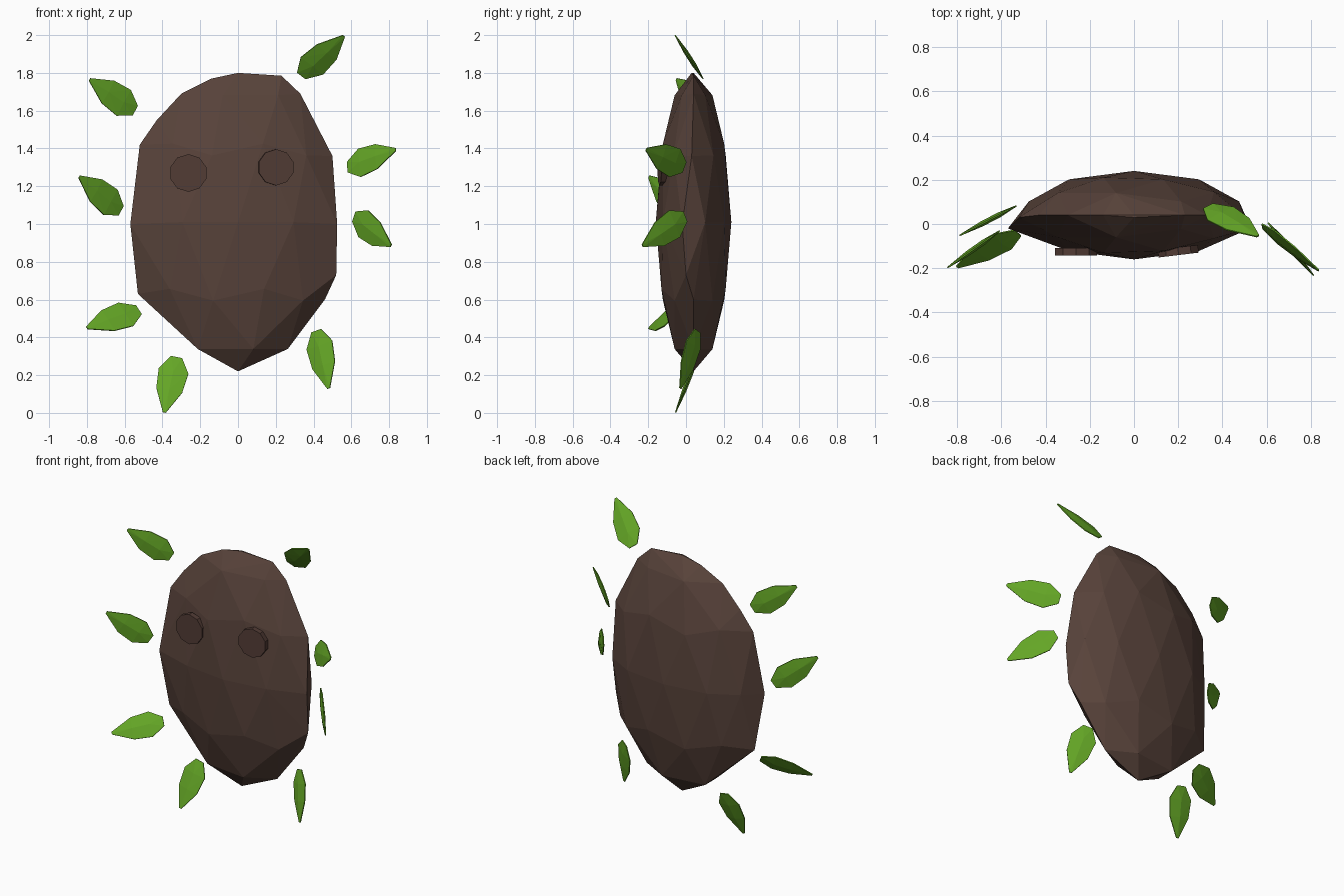
import bpy, bmesh, math
from mathutils import Vector, Matrix

if "Cube" in bpy.data.objects:
    bpy.data.objects.remove(bpy.data.objects["Cube"])

def material(name, rgb):
    m = bpy.data.materials.new(name)
    m.diffuse_color = (*rgb, 1)
    m.use_nodes = True
    m.node_tree.nodes["Principled BSDF"].inputs["Base Color"].default_value = m.diffuse_color
    return m

BARK = material("dark brown bark", (0.098, 0.056, 0.043))
EYE = material("deep brown", (0.085, 0.045, 0.036))
LEAF = material("leaf green", (0.127, 0.38, 0.019))

def finish(bm, name, mat):
    bmesh.ops.recalc_face_normals(bm, faces=bm.faces)
    me = bpy.data.meshes.new(name)
    bm.to_mesh(me)
    bm.free()
    me.materials.append(mat)
    ob = bpy.data.objects.new(name, me)
    bpy.context.collection.objects.link(ob)
    return ob

def hull(points, name, mat):
    bm = bmesh.new()
    for p in points:
        bm.verts.new(p)
    res = bmesh.ops.convex_hull(bm, input=bm.verts)
    junk = {g for k in ("geom_interior", "geom_unused") for g in res[k]
            if isinstance(g, bmesh.types.BMVert)}
    bmesh.ops.delete(bm, geom=list(junk), context='VERTS')
    return finish(bm, name, mat)

# Body: flattened faceted ball, widened by an uneven rim
bm = bmesh.new()
bmesh.ops.create_icosphere(bm, subdivisions=2, radius=1)
body = [Vector((-v.co.x * 0.5, 0.04 - v.co.y * 0.2, 1.01 + v.co.z * 0.79)) for v in bm.verts]
bm.free()
rim = [(0, .03, 1.80), (.23, .04, 1.785), (.33, .04, 1.69), (.50, .03, 1.36),
       (.525, -.02, 1.0), (.52, .0, .73), (.46, .04, .60), (-.53, .03, .63),
       (-.57, -.02, 1.0), (-.52, .03, 1.42), (-.43, .04, 1.55),
       (-.30, .04, 1.69), (-.14, .04, 1.77)]
hull(body + [Vector(p) for p in rim], "body", BARK)

# Eyes: shallow discs, nearly flush with the front
for name, loc, r, yaw in (("left_eye", (-.263, -.125, 1.27), .10, 0.0),
                          ("right_eye", (.20, -.123, 1.30), .096, .12)):
    bm = bmesh.new()
    bmesh.ops.create_cone(bm, cap_ends=True, segments=10, radius1=r, radius2=r, depth=.035,
                          matrix=Matrix.Translation(loc) @ Matrix.Rotation(yaw, 4, 'Z')
                          @ Matrix.Rotation(math.pi / 2, 4, 'X'))
    finish(bm, name, EYE)

# Leaves: pointed, slightly thickened blades (base, tip, direction across the blade)
outline = [(0, .03), (.25, .08), (.6, .07), (1, .008)]

def leaf(name, base, tip, across):
    a, b = Vector(base), Vector(tip)
    d = b - a
    u = d.normalized()
    w = Vector(across)
    w = (w - u * w.dot(u)).normalized()
    n = u.cross(w)
    pts = []
    for t, h in outline:
        for s in (-1, 1):
            pts += [a + d * t + w * h * s + n * k for k in (-.003, .003)]
    pts += [a + d * t + n * k for t in (.27, .6) for k in (-.012, .012)]
    hull(pts, name, LEAF)

leaves = [((-.545, .075, 1.60), (-.785, -.05, 1.765), (0, 0, 1)),
          ((-.62, -.04, 1.07), (-.84, -.195, 1.25), (0, 0, 1)),
          ((-.525, -.04, .545), (-.80, -.195, .45), (0, .6, .8)),
          ((-.325, .06, .295), (-.39, -.055, .003), (1, 0, 0)),
          ((.335, .08, 1.785), (.56, -.055, 1.995), (1, 0, 0)),
          ((.58, -.01, 1.30), (.835, -.21, 1.395), (0, .3, .95)),
          ((.615, -.005, 1.04), (.81, -.23, .885), (0, 0, 1)),
          ((.415, .06, .435), (.48, -.03, .13), (.85, -.5, 0))]
for i, spec in enumerate(leaves):
    leaf(f"leaf_{i + 1}", *spec)
